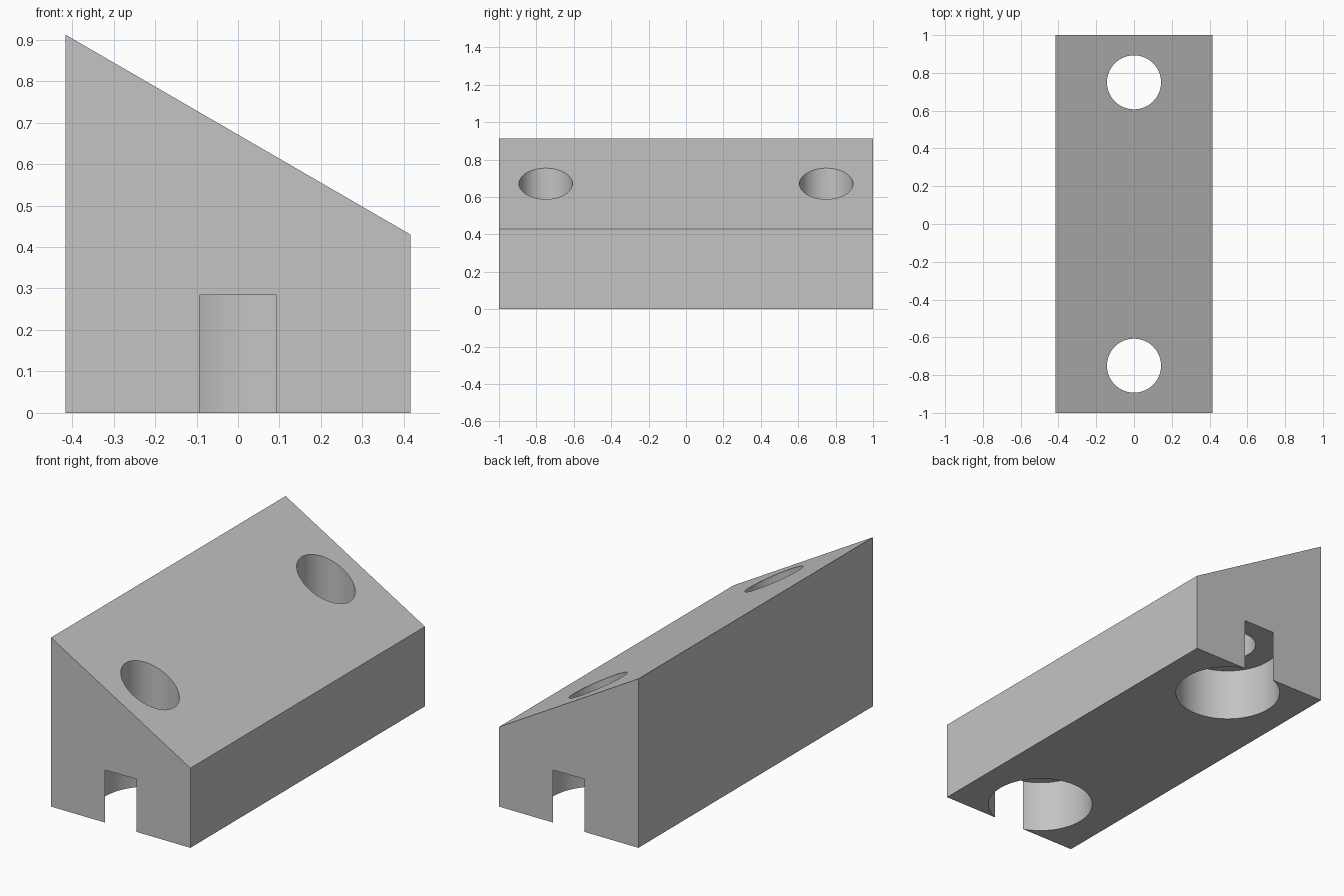
import bpy
import bmesh
import math

cube = bpy.data.objects.get("Cube")
if cube:
    bpy.data.objects.remove(cube, do_unlink=True)

HALF_W, HALF_L = 0.416, 1.0
HIGH, LOW = 0.912, 0.43
HOLE_Y, HOLE_R = 0.75, 0.143
BORE_R, BORE_DEPTH = 0.267, 0.284

grey = bpy.data.materials.new("plain grey")
grey.use_nodes = True
color = (0.55, 0.55, 0.55, 1)
grey.diffuse_color = color
grey.node_tree.nodes["Principled BSDF"].inputs["Base Color"].default_value = color

# Wedge block: sloped profile extruded along y
bm = bmesh.new()
profile = [(-HALF_W, 0), (HALF_W, 0), (HALF_W, LOW), (-HALF_W, HIGH)]
face = bm.faces.new([bm.verts.new((x, -HALF_L, z)) for x, z in profile])
side = bmesh.ops.extrude_face_region(bm, geom=[face])["geom"]
bmesh.ops.translate(bm, vec=(0, 2 * HALF_L, 0),
                    verts=[v for v in side if isinstance(v, bmesh.types.BMVert)])
bmesh.ops.recalc_face_normals(bm, faces=bm.faces)
mesh = bpy.data.meshes.new("sloped_block")
bm.to_mesh(mesh)
bm.free()
block = bpy.data.objects.new("sloped_block", mesh)
bpy.context.collection.objects.link(block)
mesh.materials.append(grey)


def cut(name, y, radius, bottom, top):
    """Cut an upright round hole into the block."""
    bpy.ops.mesh.primitive_cylinder_add(vertices=96, radius=radius, depth=top - bottom,
                                        location=(0, y, (top + bottom) / 2))
    cutter = bpy.context.object
    cutter.name = name
    cutter.hide_render = True
    cutter.data.materials.append(grey)
    bpy.context.view_layer.update()
    mod = block.modifiers.new(name, "BOOLEAN")
    mod.operation = "DIFFERENCE"
    mod.solver = "EXACT"
    mod.object = cutter
    bpy.context.view_layer.objects.active = block
    bpy.ops.object.modifier_apply(modifier=name)
    bpy.data.objects.remove(cutter, do_unlink=True)


# Screw holes with wide counterbores that break through the end faces
for end, y in (("front", -HOLE_Y), ("back", HOLE_Y)):
    cut(end + "_counterbore", y, BORE_R, -0.2, BORE_DEPTH)
    cut(end + "_screw_hole", y, HOLE_R, -0.2, 1.2)

bpy.ops.object.select_all(action="DESELECT")
block.select_set(True)
bpy.context.view_layer.objects.active = block
bpy.ops.object.shade_smooth_by_angle(angle=math.radians(30))
